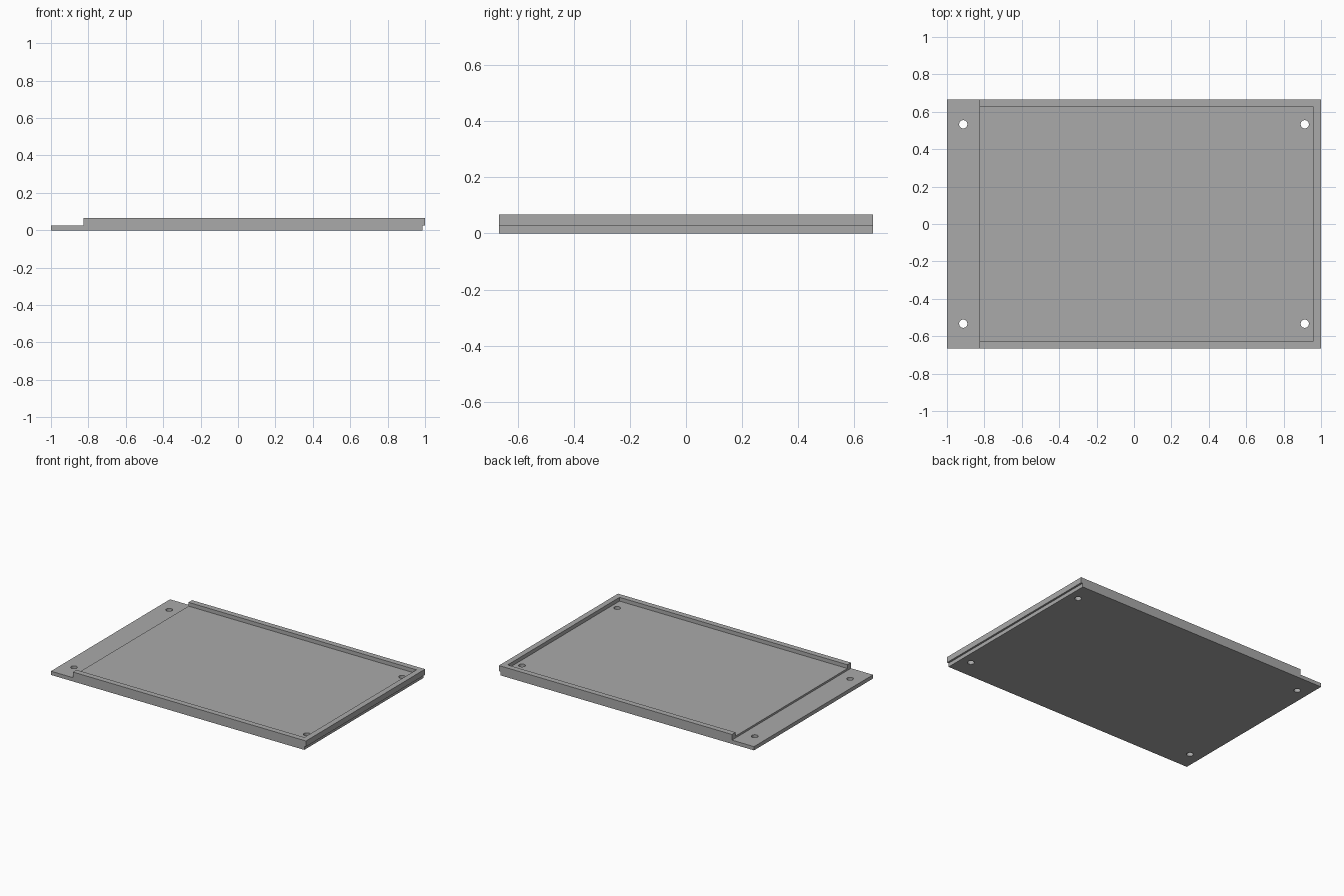
import bpy
import bmesh

U = 2 / 150              # one design unit
LIP_END = -0.827         # where the low lip meets the tray
HALF_Y = 50 * U

cube = bpy.data.objects.get("Cube")
if cube:
    bpy.data.objects.remove(cube, do_unlink=True)

grey = bpy.data.materials.new("matte grey")
grey.use_nodes = True
colour = (0.4, 0.4, 0.4, 1)
grey.diffuse_color = colour
grey.node_tree.nodes["Principled BSDF"].inputs["Base Color"].default_value = colour


def extrude_outline(name, points, depth, place):
    """Turn a flat outline into a solid; place maps (a, b, t) to x, y, z."""
    bm = bmesh.new()
    near = bm.faces.new([bm.verts.new(place(a, b, 0)) for a, b in points])
    moved = bmesh.ops.extrude_face_region(bm, geom=[near])["geom"]
    shift = place(0, 0, depth) - place(0, 0, 0)
    bmesh.ops.translate(bm, vec=shift,
                        verts=[v for v in moved if isinstance(v, bmesh.types.BMVert)])
    bmesh.ops.recalc_face_normals(bm, faces=bm.faces)
    mesh = bpy.data.meshes.new(name)
    bm.to_mesh(mesh)
    bm.free()
    obj = bpy.data.objects.new(name, mesh)
    bpy.context.collection.objects.link(obj)
    mesh.materials.append(grey)
    return obj


from mathutils import Vector

# Tray body: side profile with low lip, full-height block and undercut end
profile = [(-1, 0), (1 - U, 0), (1 - U, 2 * U), (1, 2 * U), (1, 5 * U),
           (LIP_END, 5 * U), (LIP_END, 2 * U), (-1, 2 * U)]
tray = extrude_outline("tray", profile, 2 * HALF_Y,
                       lambda x, z, t: Vector((x, t - HALF_Y, z)))


def cut(cutter):
    """Subtract the cutter from the tray and hide it."""
    cutter.hide_render = True
    cutter.hide_set(True)
    mod = tray.modifiers.new(cutter.name, "BOOLEAN")
    mod.operation = "DIFFERENCE"
    mod.solver = "EXACT"
    mod.object = cutter
    bpy.context.view_layer.objects.active = tray
    bpy.ops.object.modifier_apply(modifier=mod.name)
    bpy.data.objects.remove(cutter, do_unlink=True)


# Recess with a rim on three sides, open towards the lip
inner_y, inner_x = HALF_Y - 3 * U, 1 - 3 * U
recess = [(-1.1, -inner_y), (inner_x, -inner_y), (inner_x, inner_y), (-1.1, inner_y)]
cut(extrude_outline("recess_cutter", recess, 0.1,
                    lambda x, y, t: Vector((x, y, 3 * U + t))))

# Four corner screw holes
for x in (-0.913, 0.913):
    for y in (-0.533, 0.533):
        bpy.ops.mesh.primitive_cylinder_add(vertices=32, radius=0.022, depth=0.3,
                                            location=(x, y, 0))
        hole = bpy.context.object
        hole.name = "hole_cutter"
        cut(hole)

# Flat faces with smooth hole walls
bpy.ops.object.select_all(action="DESELECT")
tray.select_set(True)
bpy.context.view_layer.objects.active = tray
bpy.ops.object.shade_smooth_by_angle()
